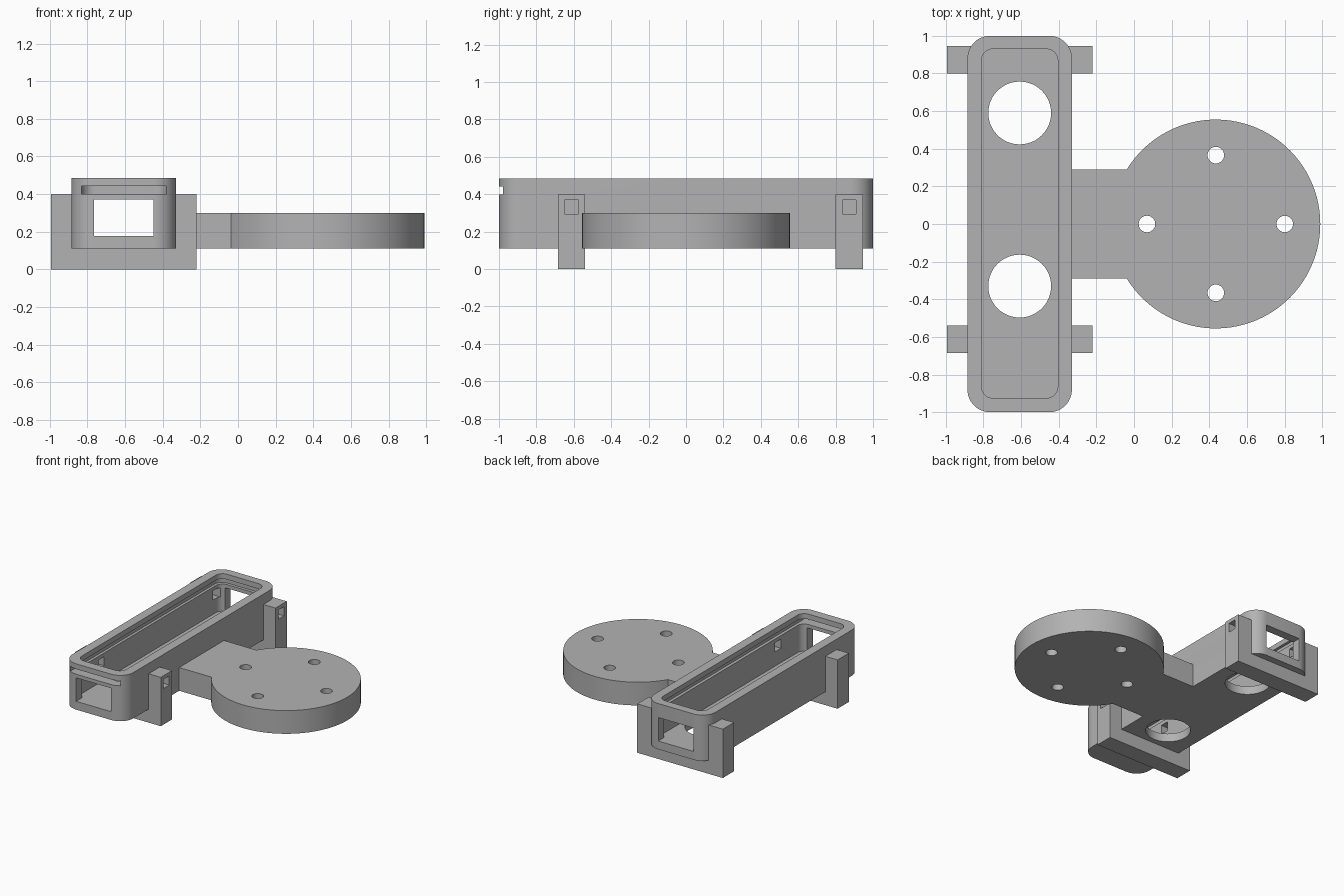
import bpy, bmesh
from math import sin, cos, pi, asin

cube = bpy.data.objects.get("Cube")
if cube:
    bpy.data.objects.remove(cube, do_unlink=True)

grey = bpy.data.materials.new("light grey plastic")
grey.use_nodes = True
colour = (0.45, 0.45, 0.45, 1)
grey.diffuse_color = colour
grey.node_tree.nodes["Principled BSDF"].inputs["Base Color"].default_value = colour


def arc(cx, cy, r, a0, a1, n):
    return [(cx + r * cos(a0 + (a1 - a0) * i / n),
             cy + r * sin(a0 + (a1 - a0) * i / n)) for i in range(n + 1)]


def circle(cx, cy, r, n=48):
    return arc(cx, cy, r, 0, 2 * pi, n)[:-1]


def rectangle(x0, x1, y0, y1):
    return [(x0, y0), (x1, y0), (x1, y1), (x0, y1)]


def rounded(x0, x1, y0, y1, r, n=12):
    corners = [(x1 - r, y1 - r), (x0 + r, y1 - r), (x0 + r, y0 + r), (x1 - r, y0 + r)]
    return [p for k, (cx, cy) in enumerate(corners)
            for p in arc(cx, cy, r, k * pi / 2, (k + 1) * pi / 2, n)]


def prism(name, outline, z0, z1):
    bm = bmesh.new()
    base = bm.faces.new([bm.verts.new((x, y, z0)) for x, y in outline])
    top = bmesh.ops.extrude_face_region(bm, geom=[base])["geom"]
    bmesh.ops.translate(bm, vec=(0, 0, z1 - z0),
                        verts=[v for v in top if isinstance(v, bmesh.types.BMVert)])
    bmesh.ops.recalc_face_normals(bm, faces=bm.faces)
    mesh = bpy.data.meshes.new(name)
    bm.to_mesh(mesh)
    bm.free()
    mesh.materials.append(grey)
    obj = bpy.data.objects.new(name, mesh)
    bpy.context.collection.objects.link(obj)
    return obj


def select(obj):
    bpy.ops.object.select_all(action="DESELECT")
    obj.select_set(True)
    bpy.context.view_layer.objects.active = obj


def cut(obj, outline, z0, z1):
    cutter = prism("cutter", outline, z0, z1)
    mod = obj.modifiers.new("cut", "BOOLEAN")
    mod.operation, mod.solver, mod.object = "DIFFERENCE", "EXACT", cutter
    select(obj)
    bpy.ops.object.modifier_apply(modifier=mod.name)
    bpy.data.objects.remove(cutter, do_unlink=True)


def finish(obj):
    select(obj)
    bpy.ops.object.shade_smooth_by_angle(angle=pi / 6)


BASE, FLOOR, RIM = 0.11, 0.178, 0.485
LEFT, RIGHT, MID = -0.885, -0.33, -0.6075
tray_outline = rounded(LEFT, RIGHT, -1, 1, 0.12)
brackets = {"front_bracket": (-0.685, -0.54), "back_bracket": (0.80, 0.945)}


def peg_hole(obj, y0, y1):
    # square cross hole, open on the left and blind in the far bracket
    mid = (y0 + y1) / 2
    cut(obj, rectangle(-0.94, 0, mid - 0.037, mid + 0.037), 0.295, 0.37)


# Open tray with lid groove, end windows and floor holes
tray = prism("tray", tray_outline, BASE, RIM)
cut(tray, rounded(-0.81, -0.405, -0.925, 0.93, 0.06), FLOOR, 1)
cut(tray, rounded(-0.832, -0.38, -1.2, 0.955, 0.07), 0.40, 0.442)
cut(tray, rectangle(-0.766, -0.449, -1.2, 1.2), FLOOR, 0.37)
for y in (-0.33, 0.59):
    cut(tray, circle(MID, y, 0.167), 0, 0.25)
for span in brackets.values():
    peg_hole(tray, *span)
finish(tray)

# U-shaped brackets cradling the tray
for name, (y0, y1) in brackets.items():
    bracket = prism(name, rectangle(-0.995, -0.22, y0, y1), 0, 0.40)
    cut(bracket, tray_outline, BASE, 1)
    peg_hole(bracket, y0, y1)
    finish(bracket)

# Round mounting plate with its neck
cx, radius, half_neck = 0.435, 0.555, 0.29
a = pi - asin(half_neck / radius)
plate = prism("mounting_plate", [(RIGHT, -half_neck)] + arc(cx, 0, radius, -a, a, 80)
              + [(RIGHT, half_neck)], BASE, 0.30)
for dx, dy in ((1, 0), (-1, 0), (0, 1), (0, -1)):
    cut(plate, circle(cx + 0.366 * dx, 0.366 * dy, 0.044, 32), 0, 0.5)
finish(plate)
